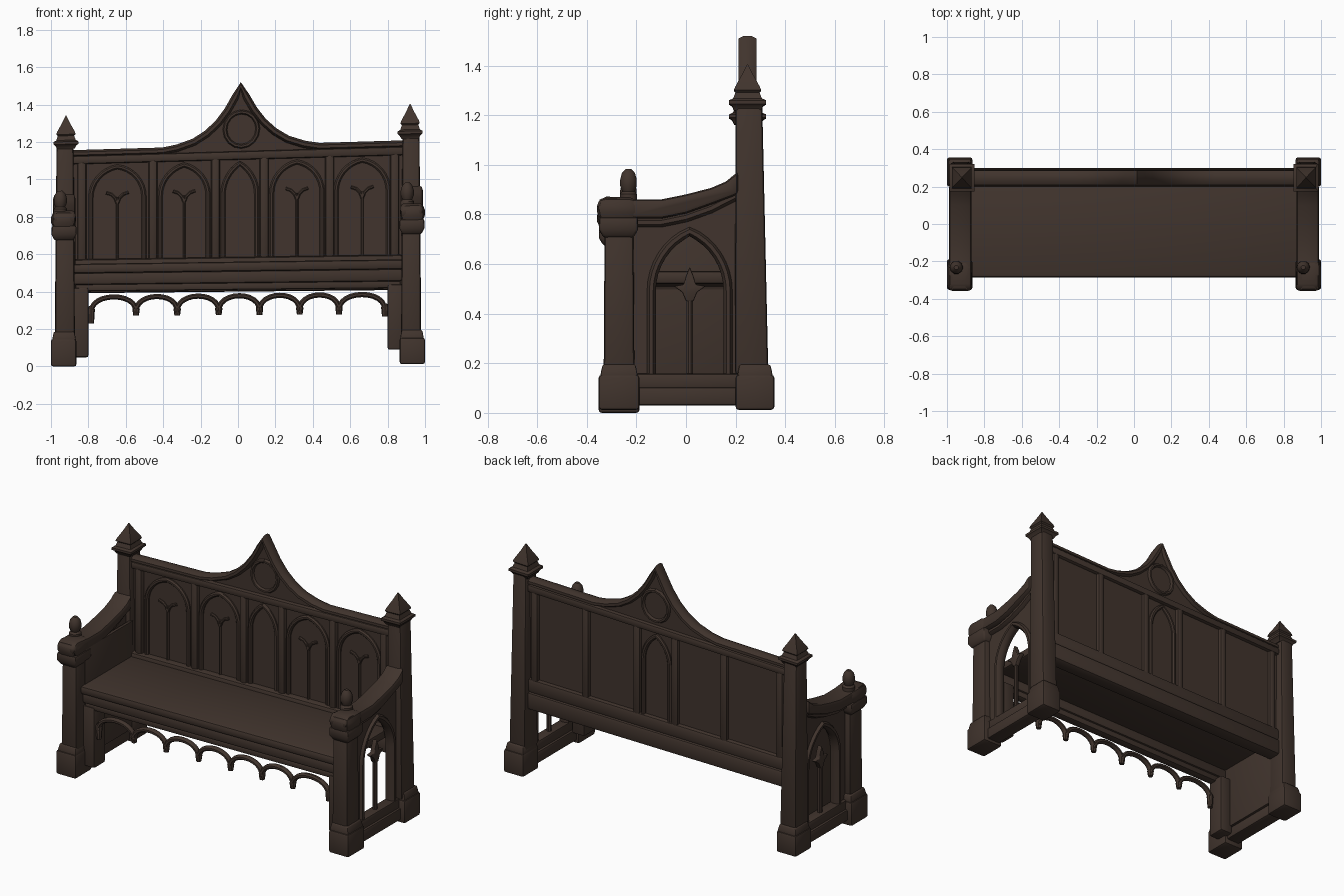
import bpy, bmesh, math
from mathutils import Vector

if "Cube" in bpy.data.objects:
    bpy.data.objects.remove(bpy.data.objects["Cube"])

wood = bpy.data.materials.new("dark brown wood")
wood.diffuse_color = (0.052, 0.034, 0.026, 1)
wood.use_nodes = True
wood.node_tree.nodes["Principled BSDF"].inputs["Base Color"].default_value = wood.diffuse_color


def finish(name, bm, bevel=0.0):
    """Bevel sharp edges, apply the bench's slight lean, and link the part."""
    bmesh.ops.recalc_face_normals(bm, faces=bm.faces)
    if bevel:
        edges = [e for e in bm.edges if len(e.link_faces) == 2 and e.calc_face_angle() > 0.6]
        bmesh.ops.bevel(bm, geom=edges, offset=bevel, segments=2, profile=0.5,
                        affect='EDGES', clamp_overlap=True)
    for v in bm.verts:
        v.co.z *= 1 + 0.025 * v.co.x
    me = bpy.data.meshes.new(name)
    bm.to_mesh(me)
    bm.free()
    me.materials.append(wood)
    for p in me.polygons:
        p.use_smooth = True
    me.set_sharp_from_angle(angle=math.radians(40))
    ob = bpy.data.objects.new(name, me)
    bpy.context.collection.objects.link(ob)
    return ob


def loft(name, rings, bevel=0.0):
    """Skin a list of point rings and cap both ends."""
    bm = bmesh.new()
    vs = [[bm.verts.new(p) for p in r] for r in rings]
    n = len(vs[0])
    for a, b in zip(vs, vs[1:]):
        for i in range(n):
            bm.faces.new((a[i], a[(i + 1) % n], b[(i + 1) % n], b[i]))
    bm.faces.new(vs[0])
    bm.faces.new(vs[-1])
    return finish(name, bm, bevel)


def rects(name, cx, cy, profile, bevel=0.0):
    """Stack of rectangles: (z, half x, half y, y shift)."""
    rings = []
    for z, hx, hy, dy in profile:
        y = cy + dy
        rings.append([(cx - hx, y - hy, z), (cx + hx, y - hy, z), (cx + hx, y + hy, z), (cx - hx, y + hy, z)])
    return loft(name, rings, bevel)


def box(name, x0, x1, y0, y1, z0, z1, bevel=0.01):
    hx, hy = abs(x1 - x0) / 2, abs(y1 - y0) / 2
    return rects(name, (x0 + x1) / 2, (y0 + y1) / 2, [(z0, hx, hy, 0), (z1, hx, hy, 0)], bevel)


def extrude(name, pts, axis, a, b, bevel=0.0):
    """Extrude an outline of (u, z) points along x or y."""
    at = (lambda u, z, d: (d, u, z)) if axis == 'x' else (lambda u, z, d: (u, d, z))
    return loft(name, [[at(u, z, d) for u, z in pts] for d in (a, b)], bevel)


def tube(name, pts, axis, d, r, depth=None, sides=8):
    """Moulding swept along a (u, z) path lying in the plane axis = d."""
    depth = depth or r
    rings = []
    for i, p in enumerate(pts):
        q0, q1 = Vector(pts[max(i - 1, 0)]), Vector(pts[min(i + 1, len(pts) - 1)])
        t = (q1 - q0).normalized()
        ring = []
        for k in range(sides):
            a = 2 * math.pi * (k + 0.5) / sides
            u = p[0] - t.y * r * math.cos(a)
            z = p[1] + t.x * r * math.cos(a)
            w = d + depth * math.sin(a)
            ring.append((w, u, z) if axis == 'x' else (u, w, z))
        rings.append(ring)
    return loft(name, rings)


def lancet(c, w, z0, zs, za, n=8):
    """Pointed two-centre arch path."""
    h = za - zs
    R = (w * w + h * h) / (2 * w)
    top = math.asin(h / R)
    left = [(c - w + R - R * math.cos(top * i / n), zs + R * math.sin(top * i / n)) for i in range(n + 1)]
    left = [(c - w, z0)] + left
    return left + [(2 * c - u, z) for u, z in reversed(left[:-1])]


# Ends: posts, plinths, finials, arms, pierced side panels
for s, side in ((-1, "left"), (1, "right")):
    cx = s * 0.925
    for part, cy, hy in (("front", -0.27, 0.082), ("back", 0.278, 0.078)):
        z0 = 0.012 if s > 0 else (0.0 if part == "front" else 0.018)
        rects(f"{side}_{part}_plinth", s * 0.932, cy, [(z0, 0.068, hy, 0), (0.15, 0.068, hy, 0)], 0.012)
        rects(f"{side}_{part}_plinth_collar", s * 0.93, cy,
              [(0.14, 0.064, hy - 0.006, 0), (0.165, 0.06, hy - 0.01, 0), (0.19, 0.055, hy - 0.016, 0)], 0.006)
    rects(f"{side}_front_post", cx, -0.27, [(0.15, 0.053, 0.062, 0), (0.76, 0.049, 0.058, 0)], 0.014)
    rects(f"{side}_back_post", cx, 0.265, [(0.15, 0.055, 0.067, 0), (1.23, 0.045, 0.054, -0.012)], 0.014)
    rects(f"{side}_post_finial", s * 0.92, 0.248, [
        (1.19, 0.046, 0.054, 0), (1.208, 0.056, 0.062, 0), (1.216, 0.066, 0.074, 0), (1.23, 0.066, 0.074, 0),
        (1.238, 0.052, 0.058, 0), (1.262, 0.044, 0.048, 0), (1.27, 0.052, 0.055, 0), (1.283, 0.048, 0.05, 0),
        (1.33, 0.022, 0.024, 0), (1.372, 0.002, 0.002, 0)])

    # Curved armrest with scrolled front
    arm = [(-0.36, 0.80), (-0.355, 0.835), (-0.32, 0.852), (-0.2, 0.84), (-0.1, 0.84), (0.0, 0.86), (0.1, 0.885),
           (0.16, 0.91), (0.21, 0.95), (0.21, 0.86), (0.1, 0.82), (0.0, 0.785), (-0.1, 0.765), (-0.2, 0.765),
           (-0.33, 0.755)]
    extrude(f"{side}_armrest", arm, 'x', s * 0.868, s * 0.99, 0.018)
    box(f"{side}_arm_scroll", s * 0.866, s * 1.0, -0.358, -0.195, 0.755, 0.85, 0.035)
    rects(f"{side}_arm_capital", s * 0.93, -0.272,
          [(0.69, 0.05, 0.06, 0), (0.72, 0.066, 0.078, 0), (0.77, 0.066, 0.078, 0)], 0.01)
    bud = [(0.84, 0.036), (0.862, 0.036), (0.873, 0.026), (0.895, 0.035), (0.92, 0.035), (0.945, 0.028), (0.962, 0.012)]
    bx = 0.905 if s > 0 else -0.95
    loft(f"{side}_arm_bud", [[(bx + r * math.cos(k * math.pi / 5), -0.232 + r * math.sin(k * math.pi / 5), z)
                              for k in range(10)] for z, r in bud])

    # Side tracery
    arch = lancet(0.015, 0.155, 0.14, 0.48, 0.715)
    outline = [(-0.22, 0.14)] + arch + [(0.22, 0.14), (0.22, 0.9), (0.1, 0.84), (0.0, 0.81), (-0.1, 0.79), (-0.22, 0.79)]
    extrude(f"{side}_side_spandrel", outline, 'x', s * 0.905, s * 0.94)
    tube(f"{side}_side_arch", arch, 'x', s * 0.925, 0.02, 0.033)
    tube(f"{side}_arm_under_moulding", [(-0.2, 0.75), (-0.1, 0.75), (0.0, 0.77), (0.1, 0.805), (0.21, 0.86)],
         'x', s * 0.925, 0.02, 0.04)
    box(f"{side}_bottom_rail", s * 0.88, s * 0.972, -0.21, 0.22, 0.03, 0.1)
    box(f"{side}_bottom_rail_top", s * 0.892, s * 0.96, -0.21, 0.22, 0.095, 0.155)
    tube(f"{side}_side_shaft", [(0.015, 0.14), (0.015, 0.47)], 'x', s * 0.925, 0.014)
    fleur = [(0.0, 0.44), (0.03, 0.44), (0.045, 0.475), (0.08, 0.5), (0.04, 0.505), (0.03, 0.54), (0.015, 0.575),
             (0.0, 0.54), (-0.01, 0.505), (-0.05, 0.5), (-0.015, 0.475)]
    extrude(f"{side}_side_fleur", fleur, 'x', s * 0.91, s * 0.94, 0.005)
    box(f"{side}_inner_leg", s * 0.80, s * 0.885, -0.26, -0.15, 0.05 if s < 0 else 0.088, 0.43)

# Solid lining behind the left tracery
box("left_side_lining", -0.89, -0.87, -0.25, 0.22, 0.1, 0.78, 0.003)

# Seat and front rail
box("seat", -0.885, 0.885, -0.285, 0.23, 0.508, 0.56, 0.016)
box("seat_rail", -0.88, 0.88, -0.268, -0.19, 0.445, 0.512, 0.016)
box("seat_rail_lower", -0.87, 0.87, -0.255, -0.2, 0.41, 0.45, 0.01)

# Scalloped apron with small drops
cusps = [-0.785, -0.545, -0.325, -0.103, 0.115, 0.33, 0.54, 0.785]
for i, (a, b) in enumerate(zip(cusps, cusps[1:])):
    pts = [((a + b) / 2 - (b - a) / 2 * math.cos(math.pi * k / 12),
            0.29 + 0.088 * math.sin(math.pi * k / 12) ** 0.8) for k in range(13)]
    tube(f"apron_scallop_{i + 1}", pts, 'y', -0.235, 0.015, 0.018)
for i, x in enumerate(cusps):
    low = 0.235 if i == 0 else 0.262 if i == 7 else 0.275
    loft(f"apron_drop_{i + 1}", [[(x + r * math.cos(k * math.pi / 4), -0.235 + r * math.sin(k * math.pi / 4), z)
                                  for k in range(8)] for z, r in ((0.33, 0.012), (0.31, 0.02), (low, 0.015))])

# Backrest board, with ogee gable
half = [(-0.9, 1.163), (-0.42, 1.163), (-0.34, 1.177), (-0.25, 1.207), (-0.18, 1.25), (-0.12, 1.305),
        (-0.07, 1.37), (-0.03, 1.44), (0.0, 1.5)]
crest = [(u + 0.015, z) for u, z in half] + [(0.015 - u, z) for u, z in reversed(half[:-1])]
crest[0], crest[-1] = (-0.89, 1.163), (0.89, 1.163)
extrude("back_board", [(-0.89, 0.44)] + crest + [(0.89, 0.44)], 'y', 0.24, 0.267)
tube("crest_moulding", crest, 'y', 0.248, 0.021, 0.04)
box("back_top_rail", -0.885, 0.885, 0.215, 0.29, 1.105, 1.15, 0.012)
box("back_bottom_rail", -0.885, 0.885, 0.205, 0.3, 0.40, 0.505, 0.018)
box("back_bottom_moulding", -0.885, 0.885, 0.2, 0.292, 0.5, 0.585, 0.018)

# Gable ring
ring = [(0.018 + 0.088 * math.sin(a * math.pi / 8), 1.268 + 0.092 * math.cos(a * math.pi / 8)) for a in range(17)]
tube("gable_ring", ring, 'y', 0.254, 0.014, 0.03)

# Mullions run through front and back
for i, x in enumerate((-0.835, -0.455, -0.12, 0.14, 0.49, 0.838)):
    box(f"mullion_{i + 1}", x - 0.024, x + 0.024, 0.215, 0.288, 0.56, 1.12, 0.016)

# Blind arches with branching tracery
for i, (c, w) in enumerate(((-0.645, 0.142), (-0.288, 0.128), (0.01, 0.09), (0.315, 0.135), (0.664, 0.14))):
    tube(f"panel_arch_{i + 1}", lancet(c, w, 0.57, 0.92, 1.085), 'y', 0.238, 0.014, 0.016)
    if i == 2:
        tube("panel_arch_rear", lancet(c, w, 0.57, 0.92, 1.085), 'y', 0.27, 0.014, 0.014)
        continue
    tube(f"panel_shaft_{i + 1}", [(c, 0.57), (c, 0.92)], 'y', 0.238, 0.008, 0.01)
    for s in (-1, 1):
        tube(f"panel_branch_{i + 1}_{'left' if s < 0 else 'right'}",
             [(c, 0.885), (c + s * 0.012, 0.915), (c + s * 0.032, 0.935), (c + s * 0.06, 0.945)],
             'y', 0.238, 0.009, 0.01)
